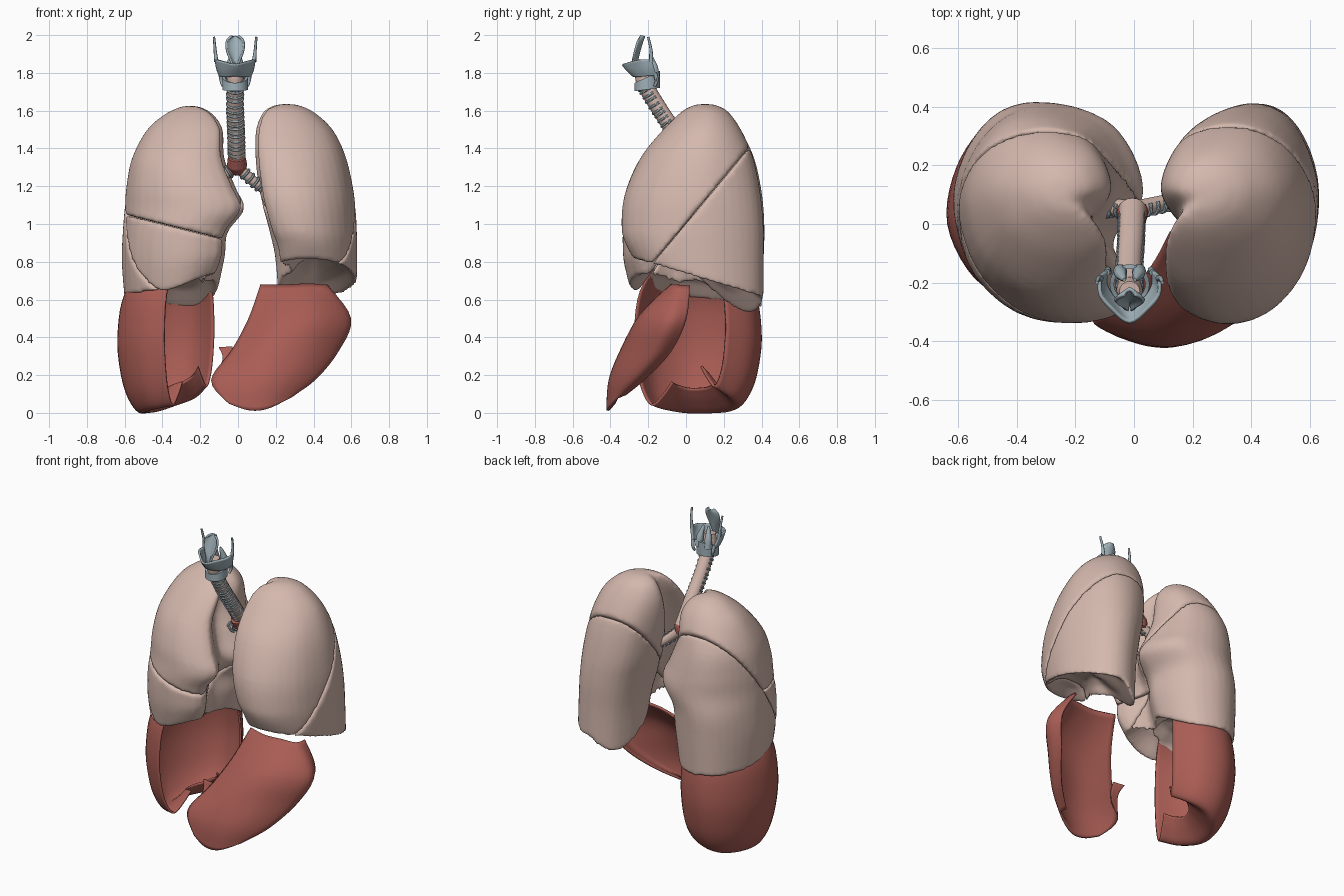
import bpy, bmesh, math
from mathutils import Vector as V

if "Cube" in bpy.data.objects:
    bpy.data.objects.remove(bpy.data.objects["Cube"])


def material(name, rgb):
    m = bpy.data.materials.new(name)
    m.diffuse_color = (*rgb, 1)
    m.use_nodes = True
    m.node_tree.nodes["Principled BSDF"].inputs["Base Color"].default_value = m.diffuse_color
    return m


PALE = material("lung_tissue", (0.66, 0.48, 0.42))
RED = material("muscle", (0.40, 0.11, 0.09))
GREY = material("cartilage", (0.35, 0.44, 0.48))


def spline(pts, n, closed=False):
    """Catmull-Rom through points of any dimension."""
    pts = [V(p) for p in pts]
    k = len(pts)
    get = (lambda i: pts[i % k]) if closed else (lambda i: pts[max(0, min(k - 1, i))])
    out = []
    for i in range(k if closed else k - 1):
        a, b, c, d = (get(i + j) for j in (-1, 0, 1, 2))
        for s in range(n):
            t = s / n
            out.append(0.5 * (2 * b + (c - a) * t + (2 * a - 5 * b + 4 * c - d) * t ** 2
                              + (3 * b - a - 3 * c + d) * t ** 3))
    return out if closed else out + [pts[-1].copy()]


def skin(bm, rows, wrap=False, caps=False):
    """Quads between successive rows of points."""
    vs = [[bm.verts.new(p) for p in r] for r in rows]
    n = len(rows[0])
    for a, b in zip(vs, vs[1:]):
        for i in range(n if wrap else n - 1):
            j = (i + 1) % n
            bm.faces.new((a[i], a[j], b[j], b[i]))
    if caps:
        bm.faces.new(vs[0][::-1])
        bm.faces.new(vs[-1])


def finish(name, bm, mat):
    bmesh.ops.recalc_face_normals(bm, faces=bm.faces[:])
    for f in bm.faces:
        f.smooth = True
    for e in bm.edges:
        if len(e.link_faces) == 2 and e.calc_face_angle(0) > math.radians(45):
            e.smooth = False
    me = bpy.data.meshes.new(name)
    bm.to_mesh(me)
    bm.free()
    me.materials.append(mat)
    ob = bpy.data.objects.new(name, me)
    bpy.context.collection.objects.link(ob)
    return ob


def sheet(name, rows, mat, thick, n=5):
    rows = [spline(r, n) for r in rows]
    cols = [spline(c, n) for c in zip(*rows)]
    bm = bmesh.new()
    skin(bm, cols)
    ob = finish(name, bm, mat)
    mod = ob.modifiers.new("thickness", "SOLIDIFY")
    mod.thickness, mod.offset = thick, 0
    return ob


def tube_into(bm, path, radii, sides=12):
    k = len(path)
    rows = []
    for i, p in enumerate(path):
        d = (path[min(k - 1, i + 1)] - path[max(0, i - 1)]).normalized()
        s = d.cross(V((0, 1, 0.01)))
        s = (s if s.length > 0.05 else d.cross(V((1, 0, 0)))).normalized()
        t = d.cross(s)
        f = i / (k - 1) * (len(radii) - 1)
        j = min(int(f), len(radii) - 2)
        r = radii[j] + (radii[j + 1] - radii[j]) * (f - j)
        rows.append([p + r * (s * math.cos(a) + t * math.sin(a))
                     for a in (2 * math.pi * q / sides for q in range(sides))])
    skin(bm, rows, True, True)


def tube(name, pts, radii, mat, sides=12):
    bm = bmesh.new()
    tube_into(bm, spline(pts, 5), radii, sides)
    return finish(name, bm, mat)


def rings(name, pts, count, r, thick, arc=230):
    """C-shaped cartilage rings, open towards the back."""
    path = spline(pts, 20)
    bm = bmesh.new()
    for q in range(count):
        i = 1 + int(q * (len(path) - 3) / max(1, count - 1))
        d = (path[i + 1] - path[i - 1]).normalized()
        f = (V((0, -1, 0)) - d * d.dot(V((0, -1, 0)))).normalized()
        s = d.cross(f)
        angs = [math.radians(arc * (j / 16 - 0.5)) for j in range(17)]
        tube_into(bm, [path[i] + r * (f * math.cos(a) + s * math.sin(a)) for a in angs],
                  (thick, thick), 6)
    return finish(name, bm, GREY)


# lungs: one plan outline (u to the middle, v to the back) and a box per level
PLAN = [(.95, .2), (.84, .55), (.56, .85), (.05, 1), (-.42, .93), (-.77, .67), (-.98, .28),
        (-.97, -.12), (-.74, -.58), (-.25, -.91), (.38, -1), (.9, -.78), (.62, -.3), (.85, -.02)]
# z, x0, x1, y0, y1, slope to the back, lift at the inner front, drop at the inner back
LEFT = [(1.632, .2, .31, .05, .15, 0, 0, 0), (1.597, .13, .395, -.02, .22, 0, 0, 0),
        (1.5, .085, .5, -.12, .29, 0, 0, 0), (1.35, .08, .572, -.24, .355, 0, 0, 0),
        (1.15, .105, .615, -.325, .395, 0, 0, 0), (.98, .15, .628, -.34, .41, 0, 0, 0),
        (.86, .185, .63, -.32, .41, -.12, 0, .08), (.735, .2, .63, -.28, .41, -.3, 0, .22)]
RIGHT = [(1.622, -.3, -.2, .05, .15, 0, 0, 0), (1.585, -.38, -.13, -.02, .22, 0, 0, 0),
         (1.5, -.48, -.07, -.12, .29, 0, 0, 0), (1.35, -.56, -.06, -.24, .36, 0, 0, 0),
         (1.2, -.59, 0, -.31, .395, 0, 0, 0), (1.08, -.6, .05, -.335, .41, 0, 0, 0),
         (.95, -.61, -.04, -.335, .415, 0, .01, 0), (.8, -.615, -.055, -.33, .41, 0, .04, 0),
         (.615, -.6, -.09, -.3, .4, -.13, .11, .04)]


def lobe(name, levels, side, rise, cuts):
    plan = spline(PLAN, 3, True)

    def ring(L, k=1, dz=0):
        z, x0, x1, y0, y1, sl, lift, drop = L
        row = []
        for u, v in plan:
            y = (y0 + y1) / 2 + k * v * (y1 - y0) / 2
            row.append(V(((x0 + x1) / 2 + side * k * u * (x1 - x0) / 2, y,
                          z + dz + sl * y + k * lift * max(0, u) * min(1, 1 - v)
                          - k * drop * max(0, u) * max(0, v))))
        return row
    last = levels[-1]
    rows = [ring(levels[0], .02, .004)] + [ring(L) for L in spline(levels, 4)]
    rows += [ring(last, k, rise * h) for k, h in
             ((.96, -.01), (.88, .15), (.7, .55), (.4, .9), (.02, 1))]
    bm = bmesh.new()
    skin(bm, rows, True, True)
    for co, no in cuts:
        n = V(no).normalized()
        bmesh.ops.bisect_plane(bm, geom=bm.verts[:] + bm.edges[:] + bm.faces[:],
                               plane_co=V(co) - n * .001, plane_no=n, clear_outer=True)
        bmesh.ops.holes_fill(bm, edges=[e for e in bm.edges if e.is_boundary], sides=0)
    ob = finish(name, bm, PALE)
    rm = ob.modifiers.new("even_mesh", "REMESH")
    rm.mode, rm.voxel_size, rm.use_smooth_shade = "VOXEL", .0125, True
    sm = ob.modifiers.new("soft_edges", "SMOOTH")
    sm.factor, sm.iterations = .5, 7


LO, RO, RH = (0, -.12, .86), (0, 0, 1.0), (0, 0, .9)
lobe("left_upper_lobe", LEFT, -1, .1, [(LO, (0, 1.2, -1))])
lobe("left_lower_lobe", LEFT, -1, .1, [(LO, (0, -1.2, 1))])
lobe("right_upper_lobe", RIGHT, 1, .15, [(RO, (0, 1.4, -1)), (RH, (-.25, 0, -1))])
lobe("right_middle_lobe", RIGHT, 1, .15, [(RO, (0, 1.4, -1)), (RH, (.25, 0, 1))])
lobe("right_lower_lobe", RIGHT, 1, .15, [(RO, (0, -1.4, 1))])

# right diaphragm: meridians from the dome top, round the side and in under the base
rim = [(-.39, -.27, .04), (-.54, -.18, .02), (-.63, 0, 0), (-.6, .19, 0), (-.5, .335, .01),
       (-.37, .395, .04), (-.22, .35, .08), (-.13, .21, .14)]
ax, ay = -.25, .02
prof = [(.03, .82), (.55, .78), (.9, .63), (1, .4), (.95, .2), (.84, .07), (.68, .004),
        (.48, .06), (.32, .13)]
sheet("right_diaphragm", [[(ax + (x - ax) * s, ay + (y - ay) * s, zb + z * (1 - zb / .82))
                           for s, z in prof] for x, y, zb in rim], RED, .012)

# left diaphragm: leaning curved leaf, rolled back at the outer edge, with a small inner strip
sheet("left_diaphragm", [
    [(.12, -.03, .675), (.25, -.07, .675), (.37, -.07, .68), (.46, -.05, .675), (.47, .02, .67)],
    [(.06, -.14, .5), (.22, -.24, .5), (.42, -.22, .52), (.585, -.1, .5), (.56, .0, .5)],
    [(-.03, -.24, .33), (.15, -.34, .33), (.36, -.3, .33), (.52, -.17, .33), (.5, -.08, .33)],
    [(-.14, -.32, .17), (.08, -.4, .17), (.25, -.38, .17), (.4, -.28, .18), (.39, -.21, .19)],
    [(-.05, -.38, .05), (.05, -.41, .015), (.15, -.41, .02), (.27, -.36, .08), (.26, -.32, .1)]],
    RED, .014)
sheet("diaphragm_strip", [[(-.1, -.21, .345), (-.03, -.23, .35)],
                          [(-.08, -.25, .28), (-.03, -.25, .29)],
                          [(-.13, -.31, .19), (-.06, -.28, .24)]], RED, .014)

# windpipe and bronchi
trachea = [(-.015, -.215, 1.73), (-.015, -.135, 1.6), (-.01, -.055, 1.48), (-.005, .05, 1.32)]
tube("trachea", trachea, (.042, .043, .046), PALE, 20)
rings("trachea_rings", trachea[:3] + [(-.008, .02, 1.37)], 17, .041, .0075)
tube("carina_muscle", [(-.007, .01, 1.355), (-.005, .04, 1.31), (-.005, .06, 1.27)],
     (.046, .054, .03), RED, 16)
bronchi = {
    "left_main_bronchus": ([(0, .05, 1.3), (.09, .07, 1.22), (.2, .1, 1.14)], 9, .03),
    "right_main_bronchus": ([(-.01, .05, 1.3), (-.09, .06, 1.25), (-.2, .08, 1.17)], 8, .032),
    "right_upper_bronchus": ([(-.07, .05, 1.26), (-.13, .04, 1.29), (-.2, .04, 1.32)], 5, .02),
    "right_lower_bronchus": ([(-.1, .06, 1.24), (-.12, .05, 1.15), (-.17, .05, 1.02)], 7, .022),
    "left_lower_bronchus": ([(.12, .08, 1.2), (.2, .1, 1.1), (.26, .12, 1.0)], 6, .022)}
for nm, (pts, count, r) in bronchi.items():
    tube(nm, pts, (r, r * .8), PALE)
    rings(nm + "_rings", pts, count, r, .007)
tube("right_hilum_muscle", [(-.1, .02, 1.2), (-.11, .01, 1.1), (-.15, .03, 1.0)],
     (.03, .035, .015), RED)

# larynx: shield, ring, leaf-shaped lid and horns
CX = -.015


def both(half):
    return [(CX - x, y, z) for x, y, z in half] + [(CX + x, y, z) for x, y, z in half[-2::-1]]


sheet("thyroid_cartilage", [
    both([(.1, -.18, 1.87), (.1, -.24, 1.87), (.06, -.29, 1.86), (0, -.335, 1.845)]),
    both([(.093, -.17, 1.83), (.092, -.22, 1.82), (.055, -.275, 1.815), (0, -.315, 1.82)]),
    both([(.075, -.155, 1.785), (.08, -.205, 1.785), (.05, -.255, 1.78), (0, -.28, 1.785)])],
    GREY, .012, 4)
bm = bmesh.new()
ring = []
for i in range(24):
    a = 2 * math.pi * i / 24
    d = V((math.cos(a), math.sin(a), 0))
    h = .022 + .022 * (1 + d.y) / 2
    c = V((CX, -.205, 1.745 + .02 * d.y))
    ring.append([c + d * r + V((0, 0, z)) for r, z in
                 ((.068, -h), (.068, h), (.053, h), (.053, -h))])
skin(bm, ring + [ring[0]], True)
bmesh.ops.remove_doubles(bm, verts=bm.verts[:], dist=1e-5)
finish("cricoid_cartilage", bm, GREY)
sheet("epiglottis", [both([(w, y - .01, z), (w * .6, y + .006, z), (0, y + .014, z)])
                     for w, y, z in ((.018, -.235, 1.995), (.045, -.245, 1.97), (.045, -.26, 1.92),
                                     (.022, -.275, 1.86), (.01, -.285, 1.82))], GREY, .012, 4)
for side, nm in ((-1, "right"), (1, "left")):
    tube(nm + "_upper_horn", [(CX + side * .1, -.185, 1.86), (CX + side * .106, -.185, 1.92),
                              (CX + side * .112, -.2, 1.99)], (.012, .008, .006), GREY, 8)
    tube(nm + "_lower_horn", [(CX + side * .078, -.165, 1.8), (CX + side * .073, -.155, 1.76),
                              (CX + side * .066, -.165, 1.73)], (.012, .01, .007), GREY, 8)
    tube(nm + "_arytenoid", [(CX + side * .032, -.16, 1.77), (CX + side * .03, -.17, 1.83),
                             (CX + side * .018, -.19, 1.9)], (.024, .022, .006), GREY, 10)
tube("larynx_lining", [(CX, -.215, 1.72), (CX, -.225, 1.78), (CX, -.23, 1.84)],
     (.042, .045, .035), PALE, 16)
